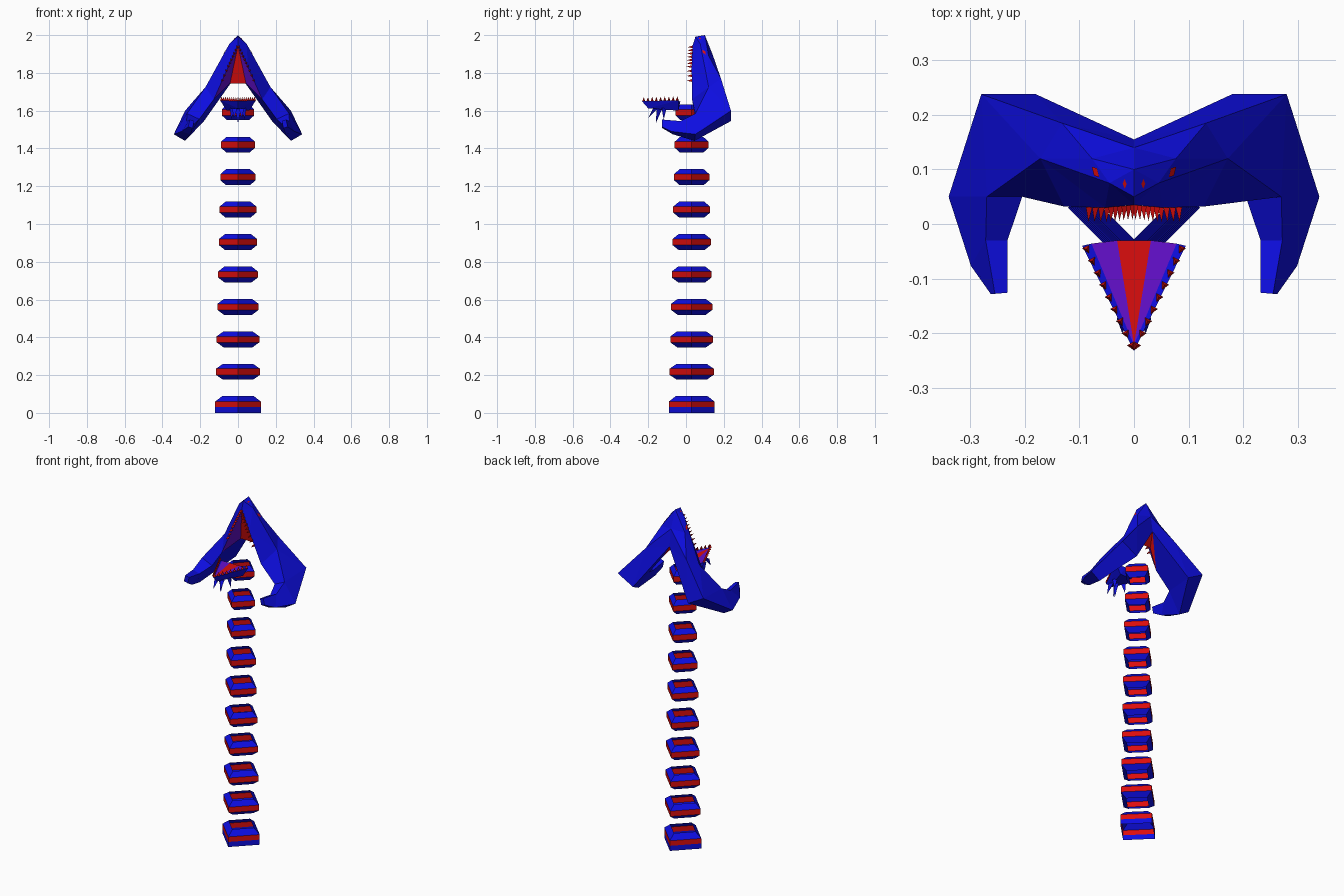
import bpy, bmesh, math
from mathutils import Vector

if "Cube" in bpy.data.objects:
    bpy.data.objects.remove(bpy.data.objects["Cube"])

COLORS = {"blue": (0.004, 0.004, 0.75, 1), "red": (0.72, 0.004, 0.004, 1),
          "purple": (0.13, 0.005, 0.62, 1)}
MATS = []
for cname, c in COLORS.items():
    m = bpy.data.materials.new(cname)
    m.diffuse_color = c
    m.use_nodes = True
    m.node_tree.nodes["Principled BSDF"].inputs["Base Color"].default_value = m.diffuse_color
    MATS.append(m)
BLUE, RED, PURPLE = 0, 1, 2


def make(name, polys):
    """Build one flat-shaded object from (points, material) polygons."""
    bm = bmesh.new()
    for pts, mat in polys:
        f = bm.faces.new([bm.verts.new(p) for p in pts])
        f.material_index = mat
    bmesh.ops.remove_doubles(bm, verts=bm.verts, dist=0.0005)
    bmesh.ops.recalc_face_normals(bm, faces=bm.faces)
    me = bpy.data.meshes.new(name)
    bm.to_mesh(me)
    bm.free()
    for m in MATS:
        me.materials.append(m)
    ob = bpy.data.objects.new(name, me)
    bpy.context.collection.objects.link(ob)
    return ob


def flip(p):
    return (-p[0], p[1], p[2])


def mirrored(polys):
    return polys + [([flip(p) for p in reversed(pts)], m) for pts, m in polys]


def spike(base, tip, along, w, mat):
    """Three-sided pyramid whose base edge lies along a direction."""
    b, t, a = Vector(base), Vector(tip), Vector(along).normalized()
    s = a.cross(t - b).normalized()
    ring = [b + a * w, b - a * w * 0.5 + s * w * 0.8, b - a * w * 0.5 - s * w * 0.8]
    sides = [([ring[i], ring[(i + 1) % 3], t], mat) for i in range(3)]
    return sides + [(ring, mat)]


# Neck: open diamond rings, bulging in the middle with a red band
CY = 0.03
for i in range(10):
    z = 0.046 + 0.1717 * i
    w = 0.121 - 0.0039 * i
    n = w * 0.68
    rows = [(n, z - 0.042), (w, z - 0.016), (w, z + 0.016), (n, z + 0.042)]
    if i == 0:
        rows = [(w, 0.0), (w, 0.03), (w, 0.06), (n, 0.09)]
    loops = [[(r * math.cos(k * math.pi / 2), CY + r * math.sin(k * math.pi / 2), h)
              for k in range(4)] for r, h in rows]
    polys = []
    for j in range(3):
        lo, hi = loops[j], loops[j + 1]
        for k in range(4):
            q = (k + 1) % 4
            polys.append(([lo[k], lo[q], hi[q], hi[k]], RED if j == 1 else BLUE))
    make(f"neck_ring_{i + 1}", polys)

# Skull: centre line, brow and mouth rim points
T0, T1, T2 = (0, 0.035, 1.945), (0, 0.05, 1.992), (0, 0.10, 2.0)
C1, C2 = (0, 0.14, 1.90), (0, 0.155, 1.80)
A1, A2 = (0.045, 0.075, 1.955), (0.077, 0.12, 1.89)
A3, A4 = (0.132, 0.185, 1.77), (0.172, 0.12, 1.725)
R1, R2 = (0.053, 0.03, 1.83), (0.128, 0.032, 1.66)
P1 = (0.042, 0.085, 1.745)
# Side horn: back bend, elbow, knuckle and tip points
F, G = (0.27, 0.05, 1.585), (0.205, 0.05, 1.555)
BO, BI = (0.28, 0.238, 1.60), (0.18, 0.238, 1.545)
EO, EI = (0.34, 0.05, 1.475), (0.28, 0.045, 1.44)
elbow = [F, EO, EI, G]
knuckle = [(0.272, -0.03, 1.545), (0.299, -0.077, 1.49),
           (0.252, -0.07, 1.475), (0.232, -0.03, 1.53)]
tip = [(0.255, -0.128, 1.553), (0.263, -0.128, 1.515),
       (0.24, -0.126, 1.508), (0.232, -0.126, 1.545)]

head = [(f, BLUE) for f in (
    [T0, T1, A1], [T0, A1, R1], [T1, T2, A1], [T2, C1, A2], [T2, A2, A1],
    [C1, A3, A2], [C1, C2, A3], [A2, A3, A4], [A1, A2, A4], [A1, A4, R1],
    [R1, A4, R2],
    [A4, A3, BO], [A4, BO, F], [A3, C2, BI], [A3, BI, BO], [R2, A4, F, G],
    [C2, R2, G], [C2, G, BI], [BO, EO, F], [BO, BI, EI, EO], [BI, G, EI], tip)]
for a, b in ((elbow, knuckle), (knuckle, tip)):
    for k in range(4):
        q = (k + 1) % 4
        head.append(([a[k], a[q], b[q], b[k]], BLUE))
# Mouth lining
head += [([T0, R1, P1], PURPLE), ([R1, R2, P1], PURPLE), ([P1, R2, C2], RED)]
head = mirrored(head)
head += [([T0, P1, flip(P1)], RED), ([C2, P1, flip(P1)], RED)]
make("head_with_horns", head)


# Eyes and nostrils: thin plates on the skull faces
def plate(tri, weights, length, height):
    a, b, c = map(Vector, tri)
    p = a * weights[0] + b * weights[1] + c * weights[2]
    n = (b - a).cross(c - a).normalized()
    if n.dot(p - Vector((0, 0.1, 1.85))) < 0:
        n.negate()
    u = (b - a).normalized()
    v = n.cross(u)
    p = p + n * 0.002
    return [([p + u * length, p + v * height, p - u * length, p - v * height], RED)]


make("eyes", mirrored(plate((A1, A2, A4), (0.55, 0.35, 0.10), 0.018, 0.008)))
make("nostrils", mirrored(plate((T1, T2, A1), (0.35, 0.30, 0.35), 0.009, 0.005)))

# Upper teeth along the mouth rim, pointing forward
teeth = []
r0, r1, r2 = Vector(T0), Vector(R1), Vector(R2)
for k in range(10):
    s = 0.06 + 0.15 * k
    p = r0.lerp(r1, s) if s < 1 else r1.lerp(r2, s - 1)
    d = r1 - r0 if s < 1 else r2 - r1
    teeth += spike(p, p + Vector((0, -0.027, -0.002)), d, 0.008, RED)
make("upper_teeth", mirrored(teeth))

# Lower jaw: wedge with blue rim, purple sides and red tongue
JB, JT = (0.095, -0.04, 1.655), (0, -0.233, 1.65)
IB, IT = (0.078, -0.036, 1.651), (0, -0.222, 1.648)
MB = (0.031, -0.03, 1.648)
KB, KT = (0.06, -0.04, 1.60), (0, -0.20, 1.612)
jaw = mirrored([([JB, JT, IT, IB], BLUE), ([IB, IT, MB], PURPLE),
                ([JB, KB, KT], BLUE), ([JB, KT, JT], BLUE), ([JB, IB, MB, KB], BLUE)])
jaw += [([MB, IT, flip(MB)], RED), ([KB, flip(KB), KT], BLUE),
        ([MB, flip(MB), flip(KB), KB], BLUE)]
make("lower_jaw", jaw)

# Lower teeth along the jaw rim, pointing up
teeth = []
j0, j1 = Vector(JB), Vector(JT)
for k in range(9):
    p = j0.lerp(j1, 0.03 + 0.115 * k)
    p.x *= 0.94
    teeth += spike(p, p + Vector((0, 0, 0.021)), j1 - j0, 0.009, RED)
make("lower_teeth", mirrored(teeth))

# Chin spikes under the jaw
side = []
for x, y, ty, tz in ((0.018, -0.165, -0.20, 1.56), (0.03, -0.12, -0.118, 1.553)):
    side += spike((x, y, 1.612), (x * 1.2, ty, tz), (0, 1, 0), 0.017, BLUE)
make("chin_spikes", mirrored(side)
     + spike((0, -0.145, 1.612), (0, -0.16, 1.533), (0, 1, 0), 0.02, BLUE))
